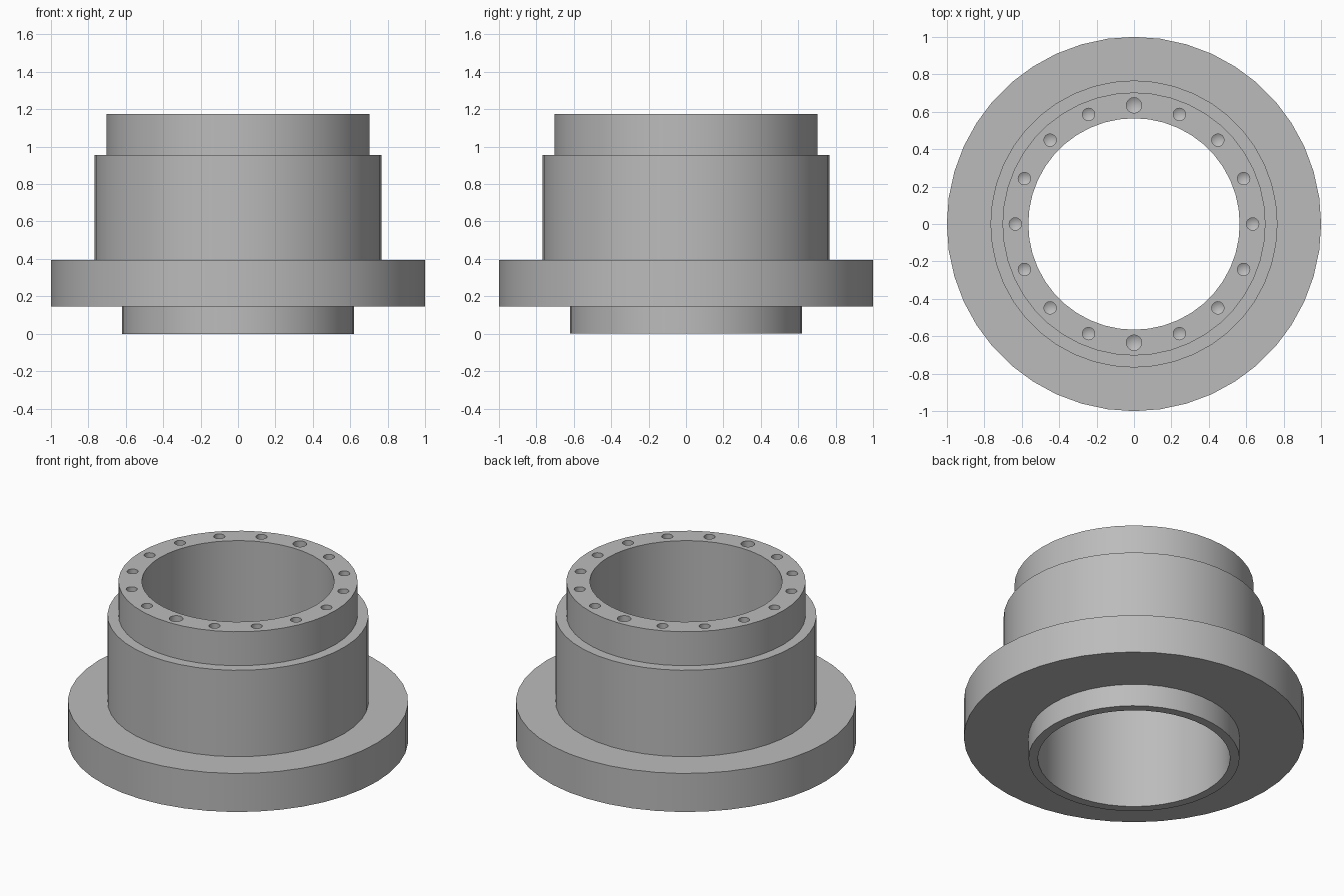
import bpy, bmesh, math
from mathutils import Matrix

cube = bpy.data.objects.get("Cube")
if cube:
    bpy.data.objects.remove(cube, do_unlink=True)

SEGMENTS = 44
TOP = 1.175

steel = bpy.data.materials.new("grey steel")
steel.use_nodes = True
colour = (0.5, 0.5, 0.5, 1)
steel.diffuse_color = colour
steel.node_tree.nodes["Principled BSDF"].inputs["Base Color"].default_value = colour


def add_object(name, bm):
    bmesh.ops.recalc_face_normals(bm, faces=bm.faces)
    mesh = bpy.data.meshes.new(name)
    bm.to_mesh(mesh)
    bm.free()
    mesh.materials.append(steel)
    obj = bpy.data.objects.new(name, mesh)
    bpy.context.collection.objects.link(obj)
    return obj


def lathe(bm, profile, segments, closed):
    """Spin (radius, z) points into rings joined by quads; radius 0 becomes a tip."""
    rings = []
    for r, z in profile:
        count = segments if r > 0 else 1
        rings.append([bm.verts.new((r * math.cos(math.tau * i / segments),
                                    r * math.sin(math.tau * i / segments), z))
                      for i in range(count)])
    pairs = list(zip(rings, rings[1:]))
    if closed:
        pairs.append((rings[-1], rings[0]))
    for a, b in pairs:
        for i in range(segments):
            j = (i + 1) % segments
            corners = [a[i % len(a)], a[j % len(a)], b[j % len(b)], b[i % len(b)]]
            bm.faces.new(list(dict.fromkeys(corners)))
    return [v for ring in rings for v in ring]


# Stepped sleeve: spigot, flange, barrel, top ring and through bore
bm = bmesh.new()
lathe(bm, [(0.565, 0), (0.62, 0), (0.62, 0.145), (1, 0.145), (1, 0.395),
           (0.767, 0.395), (0.767, 0.955), (0.703, 0.955), (0.703, TOP),
           (0.565, TOP)], SEGMENTS, True)
sleeve = add_object("flanged_sleeve", bm)

# Blind drilled holes with pointed bottoms, the front and back ones larger
bm = bmesh.new()
for k in range(16):
    r = 0.041 if k in (4, 12) else 0.033
    depth = 0.15
    verts = lathe(bm, [(0, TOP + 0.05), (r, TOP + 0.05), (r, TOP - depth),
                       (0, TOP - depth - r * 0.6)], 16, False)
    place = Matrix.Rotation(math.tau * k / 16, 4, 'Z') @ Matrix.Translation((0.634, 0, 0))
    bmesh.ops.transform(bm, matrix=place, verts=verts)
drills = add_object("hole_cutter", bm)
drills.hide_render = True

# Cut the holes, then discard the cutter
cut = sleeve.modifiers.new("bolt_holes", 'BOOLEAN')
cut.operation = 'DIFFERENCE'
cut.solver = 'EXACT'
cut.object = drills
bpy.context.view_layer.objects.active = sleeve
bpy.ops.object.select_all(action='DESELECT')
sleeve.select_set(True)
bpy.ops.object.modifier_apply(modifier=cut.name)
bpy.data.objects.remove(drills, do_unlink=True)

bpy.ops.object.shade_smooth_by_angle(angle=math.radians(30))
